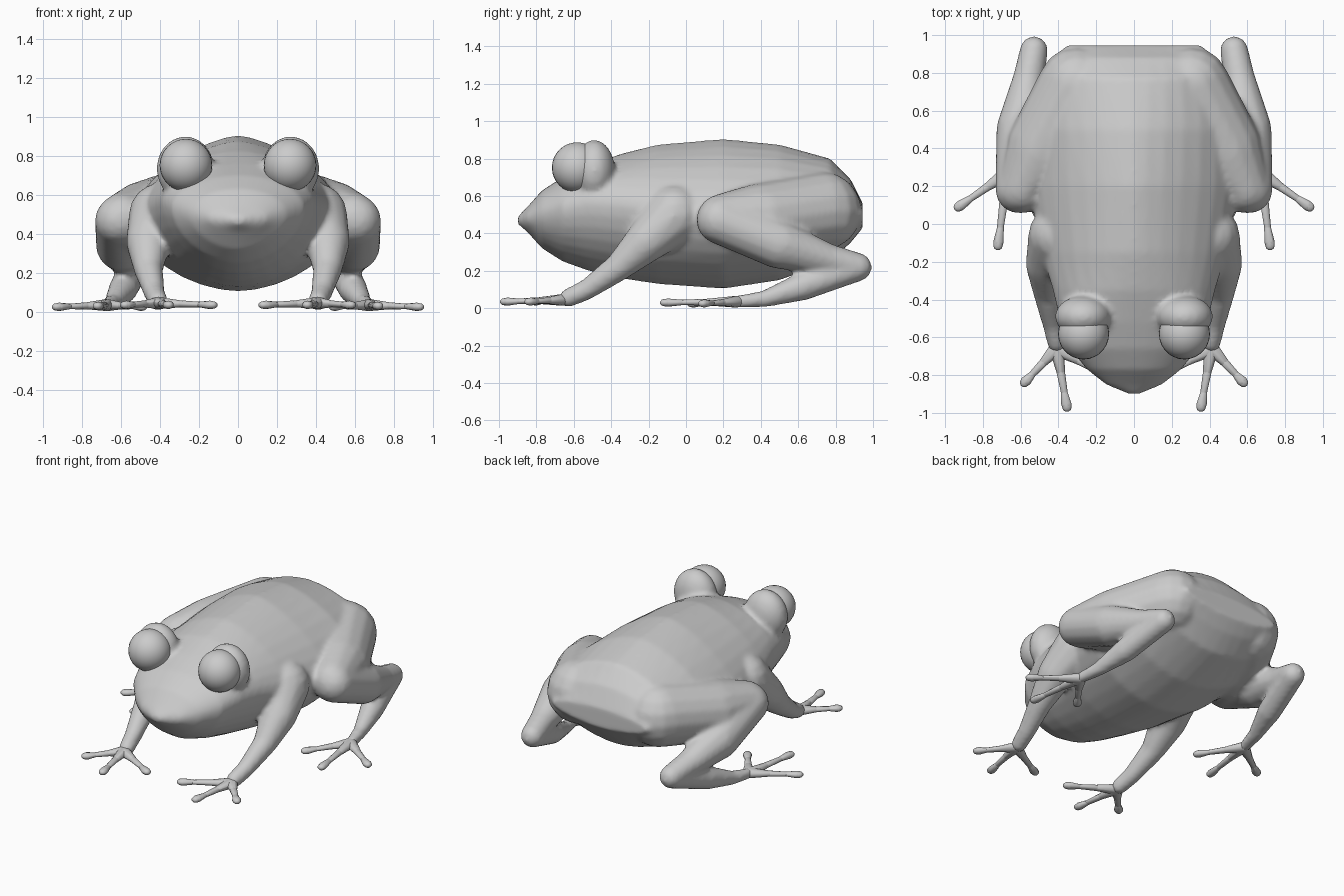
import bpy, bmesh, math
from mathutils import Vector, Matrix

if "Cube" in bpy.data.objects:
    bpy.data.objects.remove(bpy.data.objects["Cube"])


def directions(seg, rings):
    out = [Vector((0, 0, 1)), Vector((0, 0, -1))]
    for i in range(1, rings):
        t = math.pi * i / rings
        for j in range(seg):
            a = 2 * math.pi * j / seg
            out.append(Vector((math.sin(t) * math.cos(a), math.sin(t) * math.sin(a), math.cos(t))))
    return out


def add_chain(bm, balls, side=1, seg=16, flat=1.0):
    """Limb made of tapered capsules between balls (x, y, z, radius)."""
    dirs = directions(seg, seg // 2)
    for a, b in zip(balls, balls[1:]):
        tmp = bmesh.new()
        for x, y, z, r in (a, b):
            for d in dirs:
                tmp.verts.new((side * (x + d.x * r), y + d.y * r, z + d.z * r * flat))
        bmesh.ops.convex_hull(tmp, input=tmp.verts[:])
        bmesh.ops.delete(tmp, geom=[v for v in tmp.verts if not v.link_faces], context='VERTS')
        bmesh.ops.recalc_face_normals(tmp, faces=tmp.faces[:])
        me = bpy.data.meshes.new("tmp")
        tmp.to_mesh(me)
        tmp.free()
        bm.from_mesh(me)
        bpy.data.meshes.remove(me)


def add_ellipsoid(bm, centre, radii):
    m = Matrix.Translation(centre) @ Matrix.Diagonal((*radii, 1))
    bmesh.ops.create_uvsphere(bm, u_segments=28, v_segments=16, radius=1, matrix=m)


def add_torso(bm, sections, n=32):
    """Loft of superelliptic rings: y, half width, top, middle, bottom, roundness."""
    tmp = bmesh.new()
    rings = []
    for y, w, zt, zm, zb, p in sections:
        ring = []
        for i in range(n):
            a = 2 * math.pi * i / n
            c, s = math.cos(a), math.sin(a)
            e = 2 / (p if s > 0 else 1.8)
            x = math.copysign(abs(c) ** e, c) * w
            z = zm + (zt - zm if s > 0 else zb - zm) * abs(s) ** e
            ring.append(tmp.verts.new((x, y, z)))
        rings.append(ring)
    for r0, r1 in zip(rings, rings[1:]):
        for i in range(n):
            j = (i + 1) % n
            tmp.faces.new((r0[i], r0[j], r1[j], r1[i]))
    tmp.faces.new(rings[0])
    tmp.faces.new(rings[-1])
    bmesh.ops.recalc_face_normals(tmp, faces=tmp.faces[:])
    me = bpy.data.meshes.new("tmp")
    tmp.to_mesh(me)
    tmp.free()
    bm.from_mesh(me)
    bpy.data.meshes.remove(me)


def make_object(name, bm):
    me = bpy.data.meshes.new(name)
    bm.to_mesh(me)
    bm.free()
    for p in me.polygons:
        p.use_smooth = True
    ob = bpy.data.objects.new(name, me)
    bpy.context.collection.objects.link(ob)
    return ob


# torso and head
bm = bmesh.new()
add_torso(bm, [
    (-0.90, 0.03, 0.49, 0.47, 0.45, 2.0),
    (-0.85, 0.15, 0.54, 0.48, 0.41, 2.0),
    (-0.77, 0.25, 0.63, 0.50, 0.32, 2.0),
    (-0.66, 0.34, 0.70, 0.53, 0.25, 2.0),
    (-0.52, 0.39, 0.76, 0.56, 0.20, 2.0),
    (-0.35, 0.43, 0.825, 0.55, 0.16, 1.8),
    (-0.15, 0.49, 0.875, 0.52, 0.13, 1.6),
    (0.20, 0.55, 0.905, 0.50, 0.105, 1.5),
    (0.50, 0.55, 0.875, 0.50, 0.15, 1.6),
    (0.77, 0.49, 0.80, 0.50, 0.25, 1.8),
    (0.88, 0.43, 0.69, 0.50, 0.35, 2.0),
    (0.945, 0.36, 0.56, 0.50, 0.43, 2.0)])

ARM = [(0.40, -0.06, 0.50, 0.16), (0.46, -0.21, 0.36, 0.115), (0.46, -0.36, 0.22, 0.075),
       (0.43, -0.53, 0.10, 0.055), (0.41, -0.63, 0.055, 0.05)]
THIGH = [(0.30, 0.73, 0.52, 0.21), (0.48, 0.40, 0.47, 0.20), (0.59, 0.19, 0.475, 0.135)]
SHIN = [(0.61, 0.18, 0.47, 0.125), (0.60, 0.50, 0.34, 0.13), (0.56, 0.76, 0.26, 0.085),
        (0.53, 0.92, 0.22, 0.075)]
INSTEP = [(0.53, 0.92, 0.22, 0.075), (0.59, 0.62, 0.115, 0.075), (0.64, 0.42, 0.05, 0.045),
          (0.67, 0.28, 0.035, 0.035)]

# eye lids, arms and legs, blended into the torso by the remesh
for s in (1, -1):
    add_ellipsoid(bm, (s * 0.27, -0.49, 0.735), (0.148, 0.11, 0.165))
    for limb in (ARM, THIGH, SHIN, INSTEP):
        add_chain(bm, limb, s)
body = make_object("frog_body", bm)
mod = body.modifiers.new("blend", 'REMESH')
mod.mode = 'VOXEL'
mod.voxel_size = 0.016
mod.use_smooth_shade = True
mod = body.modifiers.new("soften", 'SMOOTH')
mod.factor = 0.5
mod.iterations = 6

# toes: root and three tips for each foot
FEET = {
    "front_foot": ((0.41, -0.66, 0.045), [(0.58, -0.84, 0.035), (0.355, -0.97, 0.035), (0.13, -0.81, 0.035)]),
    "hind_foot": ((0.67, 0.27, 0.035), [(0.93, 0.09, 0.025), (0.72, -0.115, 0.03), (0.49, 0.03, 0.025)]),
}
for name, (root, tips) in FEET.items():
    for s, label in ((1, "right"), (-1, "left")):
        bm = bmesh.new()
        for tip in tips:
            r, t = Vector(root), Vector(tip)
            toe = [(*r, 0.042), (*r.lerp(t, 0.4), 0.024), (*r.lerp(t, 0.75), 0.019),
                   (*r.lerp(t, 0.95), 0.029), (*t, 0.026)]
            add_chain(bm, toe, s, seg=10, flat=0.75)
        make_object(f"{name}_{label}", bm)

# eyeballs
for s, label in ((1, "right"), (-1, "left")):
    bm = bmesh.new()
    add_ellipsoid(bm, (s * 0.267, -0.582, 0.752), (0.135, 0.135, 0.135))
    make_object(f"eye_{label}", bm)
